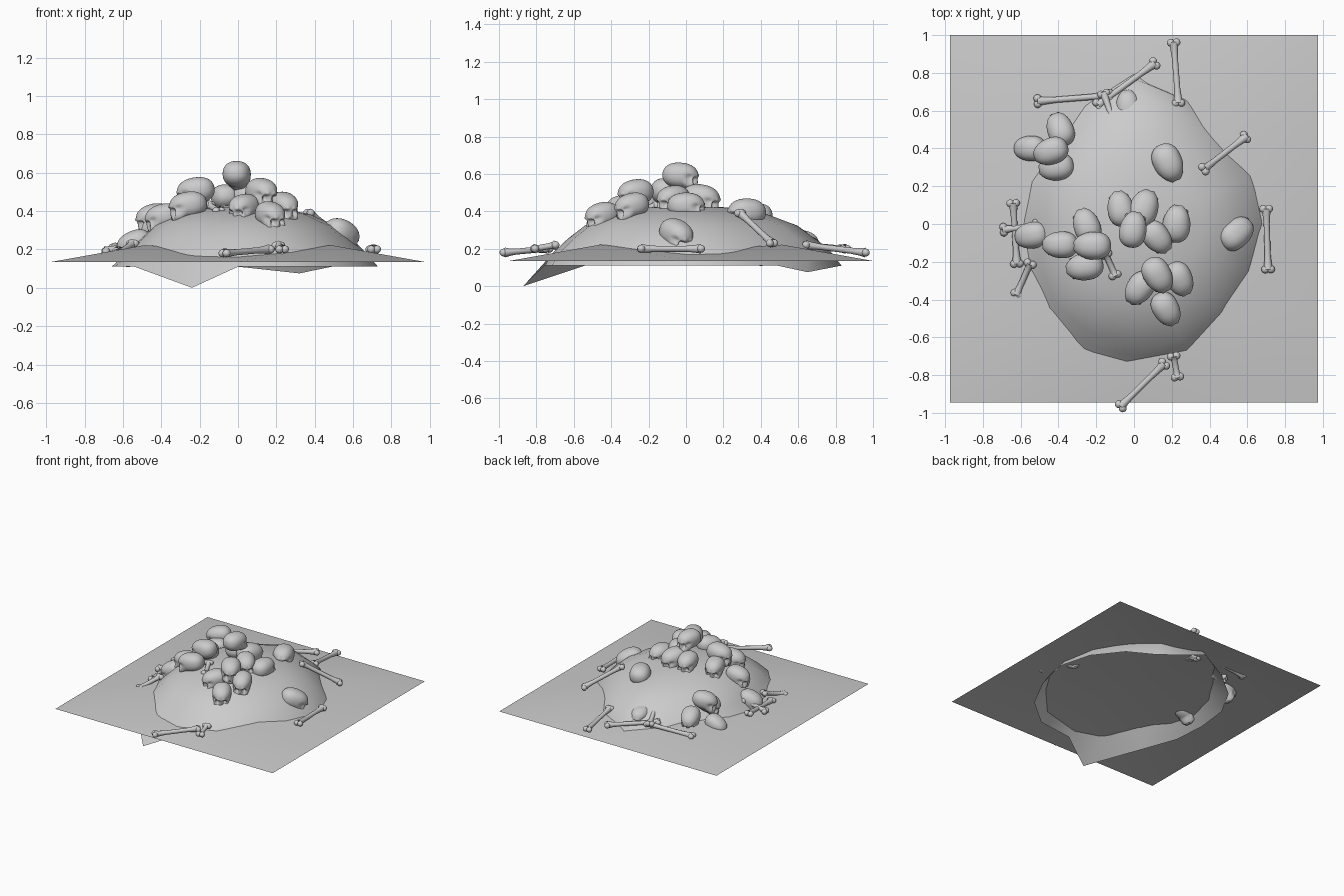
import bpy, bmesh, math
from mathutils import Vector, Matrix

cube = bpy.data.objects.get("Cube")
if cube:
    bpy.data.objects.remove(cube, do_unlink=True)

grey = bpy.data.materials.new("bone_grey")
grey.use_nodes = True
COLOUR = (0.6, 0.6, 0.6, 1)
grey.diffuse_color = COLOUR
grey.node_tree.nodes["Principled BSDF"].inputs["Base Color"].default_value = COLOUR


def mesh_from(bm, name):
    mesh = bpy.data.meshes.new(name)
    for f in bm.faces:
        f.smooth = True
    bm.to_mesh(mesh)
    bm.free()
    mesh.materials.append(grey)
    return mesh


def place(name, mesh):
    obj = bpy.data.objects.new(name, mesh)
    bpy.context.collection.objects.link(obj)
    return obj


# Ground sheet: flat border with a gently raised interior
bm = bmesh.new()
bmesh.ops.create_grid(bm, x_segments=4, y_segments=4, size=0.973)
for v in bm.verts:
    inner = [abs(c) < 0.9 for c in v.co.xy]
    off_axis = [abs(c) > 0.2 for c in v.co.xy]
    v.co.z = 0.135
    if all(inner):
        v.co.z = 0.222 if all(off_axis) else 0.19
    v.co.y += 0.027
place("ground", mesh_from(bm, "ground"))

# Mound: irregular outline scaled into rings, with a ragged skirt below ground
OUTLINE = [.66, .66, .64, .71, .77, .68, .61, .59, .57, .60, .66, .69, .70, .72, .69, .66]
RINGS = [(1.0, .19), (.9, .255), (.77, .325), (.56, .385), (.3, .42)]
bm = bmesh.new()
loops = []
for scale, z in [(1.08, .11)] + RINGS:
    ring = []
    for i, r in enumerate(OUTLINE):
        a = i * math.tau / len(OUTLINE)
        wide = scale * (1.07 if z < .15 and math.cos(a) < -.5 else 1)
        ring.append(bm.verts.new((r * wide * math.cos(a), r * wide * math.sin(a), z)))
    loops.append(ring)
loops[0][11].co = (-.24, -.87, 0)
loops[0][3].co = (.32, .65, .075)
loops[0][0].co.x = .73
for low, high in zip(loops, loops[1:]):
    for i in range(len(low)):
        j = (i + 1) % len(low)
        bm.faces.new((low[i], low[j], high[j], high[i]))
top = bm.verts.new((0, 0, .435))
for a, b in zip(loops[-1], loops[-1][1:] + loops[-1][:1]):
    bm.faces.new((a, b, top))
place("mound", mesh_from(bm, "mound"))


def ramp(v, lo, hi):
    t = max(0, min(1, (v - lo) / (hi - lo)))
    return t * t * (3 - 2 * t)


def near(d, centre, radius):
    return math.exp(-((d - Vector(centre).normalized()).length / radius) ** 2)


# Skull: a rounded form sculpted by rules into cranium, face, sockets and teeth ridge
bm = bmesh.new()
bmesh.ops.create_icosphere(bm, subdivisions=5, radius=1)
for v in bm.verts:
    d = v.co.normalized()
    m = Vector((abs(d.x), d.y, d.z))
    full = sum(abs(c) ** 2.25 for c in d) ** (-1 / 2.25)
    p = Vector((d.x * .07, d.y * .094, d.z * .067)) * full
    p.x *= 1 + .08 * d.y                                # broad back of the head
    face = ramp(-d.y, .15, .55) * ramp(-d.z, .1, .6)
    p += Vector((0, -.014, -.026)) * face
    p.y += .03 * near(m, (.36, -.9, -.2), .17)          # eye sockets
    p.y += .022 * near(m, (0, -.8, -.5), .12)           # nose opening
    p.y -= .006 * near(m, (.3, -.95, .1), .15)          # brow
    p.x += math.copysign(.01, d.x) * near(m, (.6, -.7, -.4), .17)    # cheekbones
    p.x -= math.copysign(.01, d.x) * near(m, (.8, -.6, -.05), .2)    # temples
    p.x -= math.copysign(.01, d.x) * near(m, (.6, -.45, -.7), .2)    # hollow cheeks
    p.y += .01 * near(m, (.25, -.65, -.72), .1)         # hollow over the teeth
    v.co = p
skull_mesh = mesh_from(bm, "skull")

# x, y, z, facing angle in plan, downward pitch, size
SKULLS = {
    "summit_skull": [
        (-.005, -.03, .592, 80, 5, 1.02), (-.07, .08, .47, 100, 10, 1),
        (.05, .08, .47, 70, 10, 1.1), (.12, -.07, .47, -50, 10, 1),
        (.225, .0, .43, 85, 0, 1.05)],
    "front_skull": [
        (.125, -.27, .5, -60, 10, 1.05), (.03, -.34, .42, -125, 10, 1),
        (.24, -.29, .43, -65, 15, 1), (.17, -.45, .38, -60, 15, 1)],
    "left_pile_skull": [
        (-.22, -.115, .505, 180, 10, 1.05), (-.39, -.11, .37, 180, 15, 1),
        (-.25, -.01, .44, 110, 10, 1), (-.26, -.225, .43, -170, 10, 1.05)],
    "back_pile_skull": [
        (-.55, .4, .21, 180, 30, .95), (-.39, .5, .26, 110, 25, 1),
        (-.44, .385, .37, 200, 15, 1), (-.41, .3, .31, 190, 15, 1)],
    "lone_skull": [
        (-.03, .62, .235, 95, 10, .95), (.18, .325, .395, -65, 0, 1.1),
        (.54, -.05, .28, 40, 25, 1.1), (-.54, -.06, .23, 190, 25, 1)],
}
for name, group in SKULLS.items():
    for x, y, z, facing, pitch, size in group:
        obj = place(name, skull_mesh)
        obj.location = (x, y, z)
        obj.rotation_euler = (math.radians(pitch), 0, math.radians(facing + 90))
        obj.scale = (size,) * 3


# Long bone: waisted shaft flaring into a pair of knuckles at each end
def bone(name, a, b):
    a, b = Vector(a), Vector(b)
    length = (b - a).length
    bm = bmesh.new()
    rings = []
    for t, r in ((0, .026), (.1, .02), (.25, .016), (.75, .016), (.9, .02), (1, .026)):
        c = bmesh.ops.create_circle(bm, segments=12, radius=r,
                                    matrix=Matrix.Translation((0, 0, t * length)))
        rings.append(c["verts"])
    for low, high in zip(rings, rings[1:]):
        for i in range(12):
            j = (i + 1) % 12
            bm.faces.new((low[i], low[j], high[j], high[i]))
    for z in (0, length):
        for side in (-1, 1):
            bmesh.ops.create_uvsphere(bm, u_segments=12, v_segments=8, radius=.021,
                                      matrix=Matrix.Translation((side * .015, 0, z)))
    obj = place(name, mesh_from(bm, name))
    obj.location = a
    axis = (b - a).normalized()
    side = Vector((0, 0, 1)).cross(axis).normalized()
    obj.rotation_euler = Matrix((side, axis.cross(side), axis)).transposed().to_euler()


BONES = [
    ((-.51, .65, .2), (-.13, .68, .21)), ((-.19, .63, .22), (.11, .85, .2)),
    ((-.16, .69, .22), (-.09, .49, .31)), ((.21, .96, .18), (.235, .64, .22)),
    ((.37, .29, .39), (.59, .46, .23)), ((.7, .08, .2), (.71, -.24, .2)),
    ((-.07, -.965, .18), (.16, -.74, .2)), ((.21, -.7, .22), (.23, -.81, .2)),
    ((-.64, .11, .21), (-.62, -.21, .19)), ((-.69, -.03, .19), (-.52, -.01, .24)),
    ((-.62, -.37, .18), (-.55, -.21, .23)), ((-.15, -.16, .43), (-.1, -.27, .4)),
]
for a, b in BONES:
    bone("long_bone", a, b)
